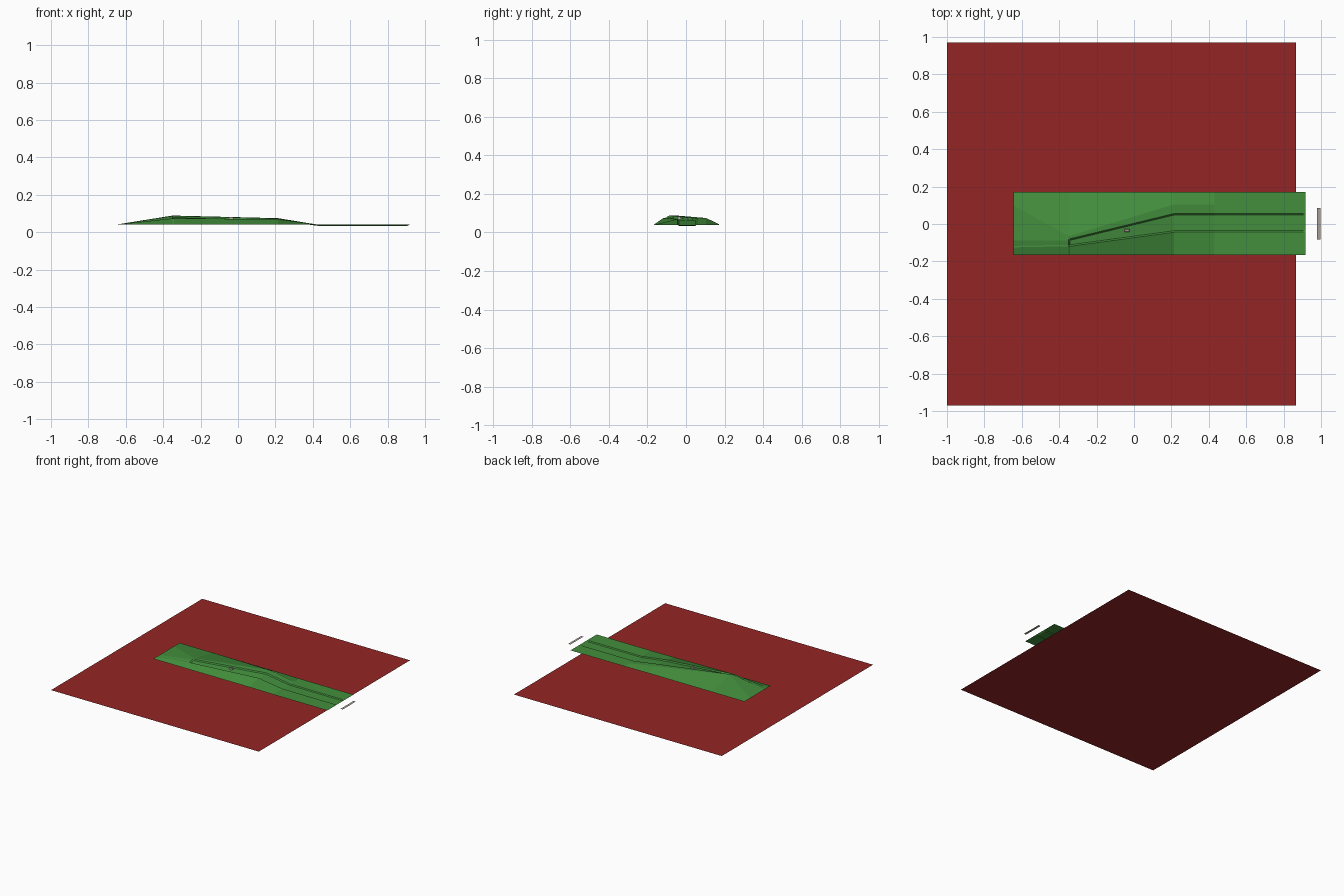
import bpy, bmesh

if "Cube" in bpy.data.objects:
    bpy.data.objects.remove(bpy.data.objects["Cube"])


def material(name, rgb):
    m = bpy.data.materials.new(name)
    m.diffuse_color = (*rgb, 1)
    m.use_nodes = True
    m.node_tree.nodes["Principled BSDF"].inputs["Base Color"].default_value = m.diffuse_color
    return m


RED = material("deep red", (0.30, 0.018, 0.018))
GREEN = material("grass green", (0.057, 0.275, 0.047))
GREY = material("warm grey", (0.40, 0.34, 0.31))


def make_object(name, verts, faces, mat):
    me = bpy.data.meshes.new(name)
    me.from_pydata(verts, [], faces)
    me.materials.append(mat)
    ob = bpy.data.objects.new(name, me)
    bpy.context.collection.objects.link(ob)
    return ob


def plate(name, x0, x1, y0, y1, z, mat):
    return make_object(name, [(x0, y0, z), (x1, y0, z), (x1, y1, z), (x0, y1, z)],
                       [(0, 1, 2, 3)], mat)


# ground sheet and small end strip
plate("ground_sheet", -1.0, 0.866, -0.97, 0.97, 0.0, RED)
plate("end_strip", 0.978, 0.998, -0.082, 0.086, 0.038, GREY)

# hill with sunken lane: x, ridge (y, z), lane upper (y, z), lane lower (y, z), lane depth
BASE = 0.042
sections = [
    (-0.645, 0.10, BASE, -0.08, BASE, -0.125, BASE, 0.0),
    (-0.350, -0.065, 0.089, -0.080, 0.087, -0.119, 0.074, 0.0),
    (-0.342, -0.063, 0.089, -0.079, 0.087, -0.119, 0.074, 0.008),
    (0.215, 0.105, 0.075, 0.056, 0.073, -0.044, 0.070, 0.008),
    (0.430, 0.105, BASE - 0.002, 0.056, BASE - 0.002, -0.044, BASE - 0.002, 0.006),
    (0.905, 0.105, BASE - 0.002, 0.056, BASE - 0.002, -0.044, BASE - 0.002, 0.006),
    (0.917, 0.105, BASE - 0.002, 0.056, BASE - 0.002, -0.044, BASE - 0.002, 0.0),
]
WALL = 0.008
verts = []
for x, ry, rz, uy, uz, ly, lz, d in sections:
    edge = BASE if x < 0.4 else BASE - 0.002
    floor = min(uz, lz) - d if d else None
    verts += [(x, 0.172, edge), (x, ry, rz), (x, uy, uz),
              (x, uy - WALL, uz - d), (x, ly + WALL, lz - d),
              (x, ly, lz), (x, -0.165, edge)]
N = 7
faces = []
for i in range(len(sections) - 1):
    for j in range(N - 1):
        a = i * N + j
        faces.append((a, a + 1, a + N + 1, a + N))
make_object("grass_hill", verts, faces, GREEN)

# little cart standing in the lane
bm = bmesh.new()
bmesh.ops.create_cube(bm, size=1.0)
for v in bm.verts:
    top = 0.7 if v.co.z > 0 else 1.0
    v.co.x = v.co.x * 0.028 * top - 0.037
    v.co.y = v.co.y * 0.018 * top - 0.035
    v.co.z = v.co.z * 0.012 + 0.076
me = bpy.data.meshes.new("lane_cart")
bm.to_mesh(me)
bm.free()
me.materials.append(GREY)
bpy.context.collection.objects.link(bpy.data.objects.new("lane_cart", me))
